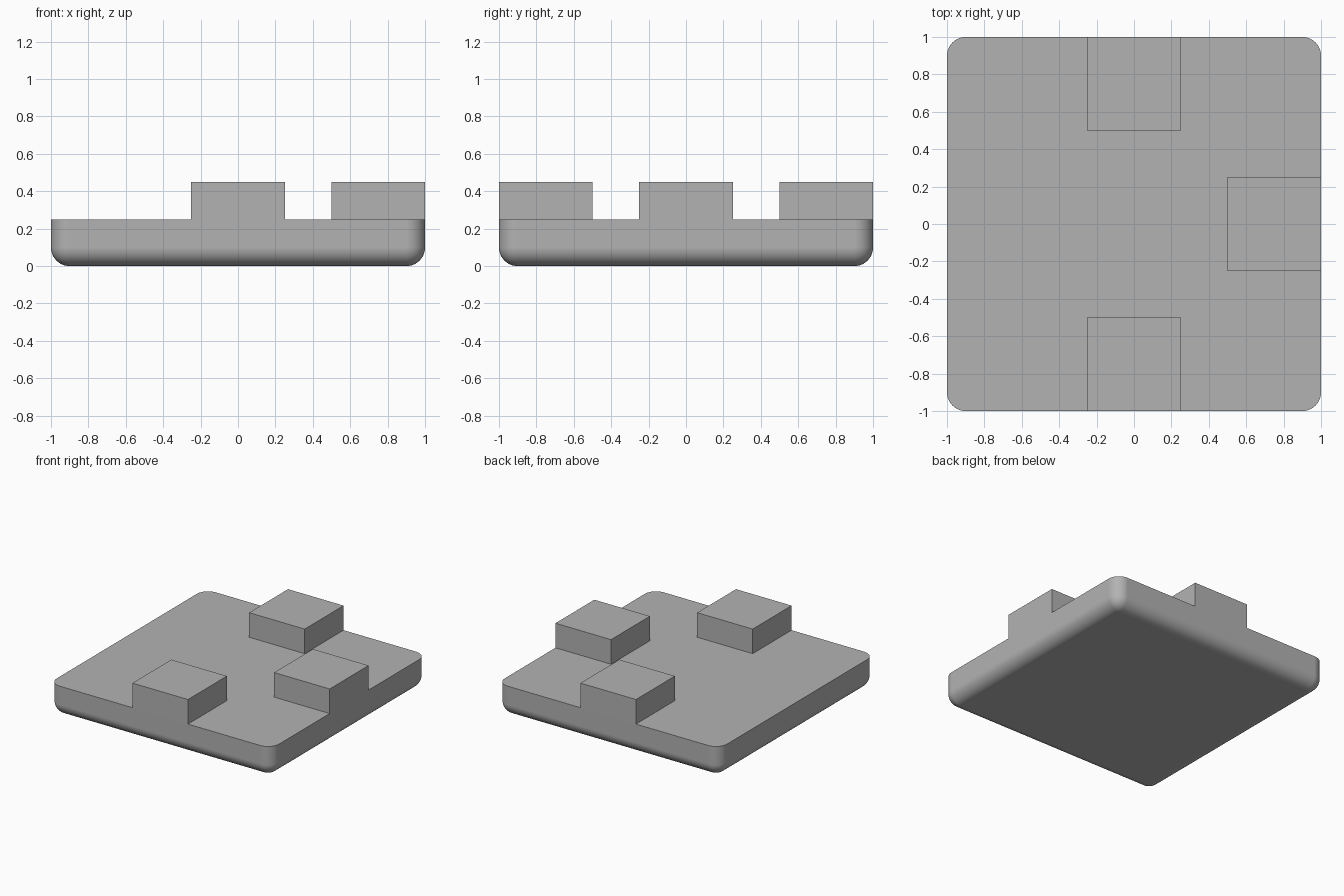
import bpy
import bmesh
from math import radians
from mathutils import Vector

cube = bpy.data.objects.get("Cube")
if cube:
    bpy.data.objects.remove(cube, do_unlink=True)

TOP, BLOCK_TOP, RADIUS = 0.25, 0.45, 0.1

grey = bpy.data.materials.new("plain grey")
grey.use_nodes = True
grey.diffuse_color = (0.45, 0.45, 0.45, 1)
grey.node_tree.nodes["Principled BSDF"].inputs["Base Color"].default_value = grey.diffuse_color


def box(name, low, high, radius=0):
    """Box between two corners; a radius rounds every edge except the top rim."""
    low, high = Vector(low), Vector(high)
    bm = bmesh.new()
    bmesh.ops.create_cube(bm, size=1)
    for v in bm.verts:
        v.co = (low + high) / 2 + v.co * (high - low)
    if radius:
        edges = [e for e in bm.edges if min(v.co.z for v in e.verts) < high.z]
        bmesh.ops.bevel(bm, geom=edges, offset=radius, segments=10,
                        profile=0.5, affect='EDGES', clamp_overlap=True)
    mesh = bpy.data.meshes.new(name)
    bm.to_mesh(mesh)
    bm.free()
    mesh.materials.append(grey)
    obj = bpy.data.objects.new(name, mesh)
    bpy.context.collection.objects.link(obj)
    return obj


# Tray-like slab with rounded corners and underside, sharp top rim
slab = box("base_slab", (-1, -1, 0), (1, 1, TOP), RADIUS)

# Three square blocks flush with the front, back and left edges
blocks = [("front_block", 0, -0.75), ("back_block", 0, 0.75), ("left_block", 0.75, 0)]
for name, x, y in blocks:
    block = box(name, (x - 0.25, y - 0.25, TOP - 0.1), (x + 0.25, y + 0.25, BLOCK_TOP))
    union = slab.modifiers.new(name, 'BOOLEAN')
    union.operation = 'UNION'
    union.solver = 'EXACT'
    union.object = block
    bpy.context.view_layer.update()
    bpy.ops.object.select_all(action='DESELECT')
    slab.select_set(True)
    bpy.context.view_layer.objects.active = slab
    bpy.ops.object.modifier_apply(modifier=union.name)
    bpy.data.objects.remove(block, do_unlink=True)

# Merge coplanar pieces so the block sides run straight into the slab sides
bm = bmesh.new()
bm.from_mesh(slab.data)
bmesh.ops.remove_doubles(bm, verts=bm.verts, dist=0.0001)
bmesh.ops.dissolve_limit(bm, angle_limit=radians(0.5), verts=bm.verts, edges=bm.edges)
bm.to_mesh(slab.data)
bm.free()

# Smooth rounding, flat large faces
bpy.ops.object.shade_smooth_by_angle(angle=radians(30))
weighted = slab.modifiers.new("flat_faces", 'WEIGHTED_NORMAL')
weighted.keep_sharp = True
